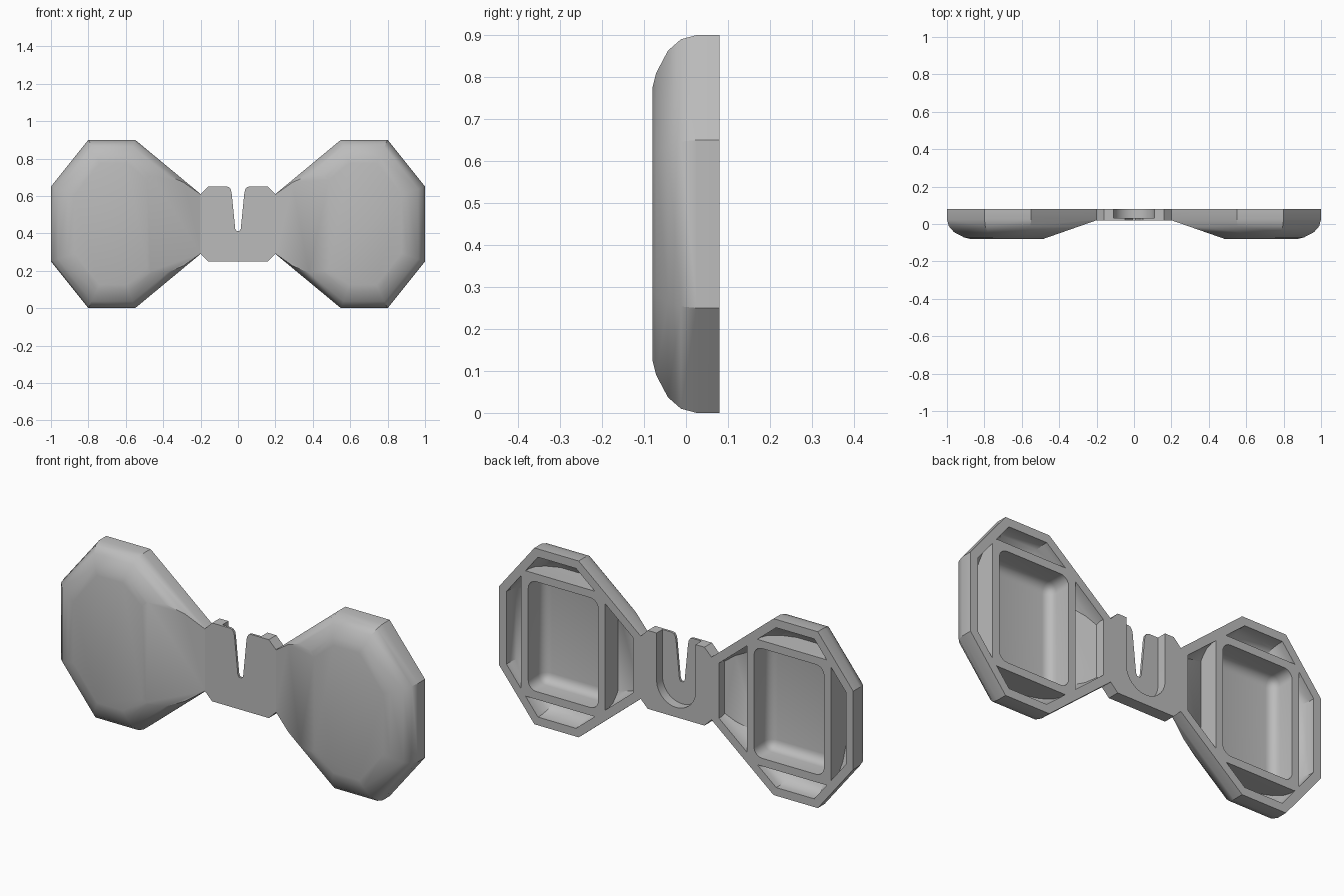
import bpy, bmesh, math
from mathutils import Matrix, Vector

if "Cube" in bpy.data.objects:
    bpy.data.objects.remove(bpy.data.objects["Cube"])

grey = bpy.data.materials.new("plain grey")
grey.use_nodes = True
grey.diffuse_color = (0.5, 0.5, 0.5, 1)
grey.node_tree.nodes["Principled BSDF"].inputs["Base Color"].default_value = (0.5, 0.5, 0.5, 1)

BACK, FRONT, MID = 0.08, 0.02, 0.45


def add_object(name, bm):
    bmesh.ops.recalc_face_normals(bm, faces=bm.faces)
    mesh = bpy.data.meshes.new(name)
    bm.to_mesh(mesh)
    bm.free()
    mesh.materials.append(grey)
    ob = bpy.data.objects.new(name, mesh)
    bpy.context.collection.objects.link(ob)
    return ob


def cut(target, *cutters):
    """Subtract the cutters, bake the result and remove them."""
    for c in cutters:
        c.hide_render = True
        mod = target.modifiers.new("cut", 'BOOLEAN')
        mod.operation, mod.solver, mod.object = 'DIFFERENCE', 'EXACT', c
    dg = bpy.context.evaluated_depsgraph_get()
    mesh = bpy.data.meshes.new_from_object(target.evaluated_get(dg))
    target.modifiers.clear()
    target.data = mesh
    for c in cutters:
        bpy.data.objects.remove(c)


def prism(name, points, y0, y1):
    """Extrude an x-z outline along y."""
    bm = bmesh.new()
    face = bm.faces.new([bm.verts.new((x, y0, z)) for x, z in points])
    ext = bmesh.ops.extrude_face_region(bm, geom=[face])
    moved = [g for g in ext["geom"] if isinstance(g, bmesh.types.BMVert)]
    bmesh.ops.translate(bm, verts=moved, vec=(0, y1 - y0, 0))
    return add_object(name, bm)


def block(name, x0, x1, half_z, y0, y1, radius, steps, upright_only):
    """Box centred on the pod height, with rounded edges."""
    bm = bmesh.new()
    bmesh.ops.create_cube(bm, size=1, matrix=Matrix.Translation(((x0 + x1) / 2, (y0 + y1) / 2, MID))
                          @ Matrix.Diagonal((x1 - x0, y1 - y0, 2 * half_z, 1)))
    edges = [e for e in bm.edges if not upright_only
             or abs(e.verts[0].co.y - e.verts[1].co.y) > 0.01]
    bmesh.ops.bevel(bm, geom=edges, offset=radius, segments=steps, profile=0.5, affect='EDGES')
    return add_object(name, bm)


# Pod outline, clockwise from the inner top corner; last edge is the inner one
half = [(0.2, 0.61), (0.55, 0.9), (0.8, 0.9), (1, 0.65)]
outline = [Vector(p) for p in half + [(x, 2 * MID - z) for x, z in reversed(half)]]


def inset_outline(d, d_inner):
    lines = []
    for i, a in enumerate(outline):
        b = outline[(i + 1) % len(outline)]
        t = (b - a).normalized()
        n = Vector((t.y, -t.x))
        lines.append((n, n.dot(a) + (d_inner if i == len(outline) - 1 else d)))
    points = []
    for i, (n, c) in enumerate(lines):
        m, k = lines[i - 1]
        points.append(Matrix((m, n)).inverted() @ Vector((k, c)))
    return points


def dome(name, wall, lift, back):
    """Domed pod with a flat ramp running down to the bridge."""
    bm = bmesh.new()
    profile = [(0, back), (0, 0.025), (0.01, -0.012), (0.037, -0.043), (0.09, -0.071), (0.125, -0.08)]
    for k, (d, y) in enumerate(profile):
        for p in inset_outline(d + wall, wall):
            bm.verts.new((p.x, y + (lift if k else 0), p.y))
    hull = bmesh.ops.convex_hull(bm, input=bm.verts)
    bmesh.ops.delete(bm, geom=list({g for g in hull["geom_interior"] if isinstance(g, bmesh.types.BMVert)}),
                     context='VERTS')
    bmesh.ops.dissolve_limit(bm, angle_limit=0.01, verts=bm.verts, edges=bm.edges)
    cutting = bmesh.ops.bisect_plane(bm, geom=bm.verts[:] + bm.edges[:] + bm.faces[:],
                                     plane_co=(0.2, FRONT + lift, 0), plane_no=(-0.35, -1, 0),
                                     clear_outer=True)
    rim = [g for g in cutting["geom_cut"] if isinstance(g, bmesh.types.BMEdge)]
    bmesh.ops.holes_fill(bm, edges=rim, sides=0)
    return add_object(name, bm)


# Left pod: hollow shell with a rectangular tray standing inside it
left_pod = dome("left_pod", 0, 0, BACK)
cavity = dome("cavity_cutter", 0.042, 0.028, 0.2)
cut(cavity, block("tray_wall", 0.40, 0.875, 0.32, -0.2, 0.4, 0.03, 3, True))
pocket = block("pocket_cutter", 0.44, 0.835, 0.28, -0.047, 0.25, 0.045, 5, False)
cut(left_pod, cavity, pocket)

# Right pod mirrors the left
bm = bmesh.new()
bm.from_mesh(left_pod.data)
bmesh.ops.scale(bm, verts=bm.verts, vec=(-1, 1, 1))
right_pod = add_object("right_pod", bm)


def mirrored(side):
    return side + [(-x, z) for x, z in reversed(side)]


# Bridge with a tapered notch and a round-bottomed recess behind it
bridge = prism("bridge", mirrored([(0.16, 0.25), (0.2, 0.29), (0.2, 0.61), (0.16, 0.65)]), FRONT, BACK)
notch = prism("notch_cutter", mirrored([(0.008, 0.413), (0.015, 0.425), (0.034, 0.615), (0.038, 0.634),
                                        (0.047, 0.646), (0.06, 0.65), (0.06, 0.7)]), -0.1, 0.2)
arc = [(0.11 * math.cos(a), 0.41 + 0.11 * math.sin(a))
       for a in (math.pi * (1 + i / 24) for i in range(25))]
recess = prism("recess_cutter", arc + [(0.11, 0.8), (-0.11, 0.8)], 0.032, 0.2)
cut(bridge, notch, recess)

# Smooth the curved faces, keep the corners crisp
for ob in bpy.context.view_layer.objects:
    ob.select_set(ob in (left_pod, right_pod, bridge))
bpy.context.view_layer.objects.active = bridge
bpy.ops.object.shade_smooth_by_angle(angle=math.radians(35))
